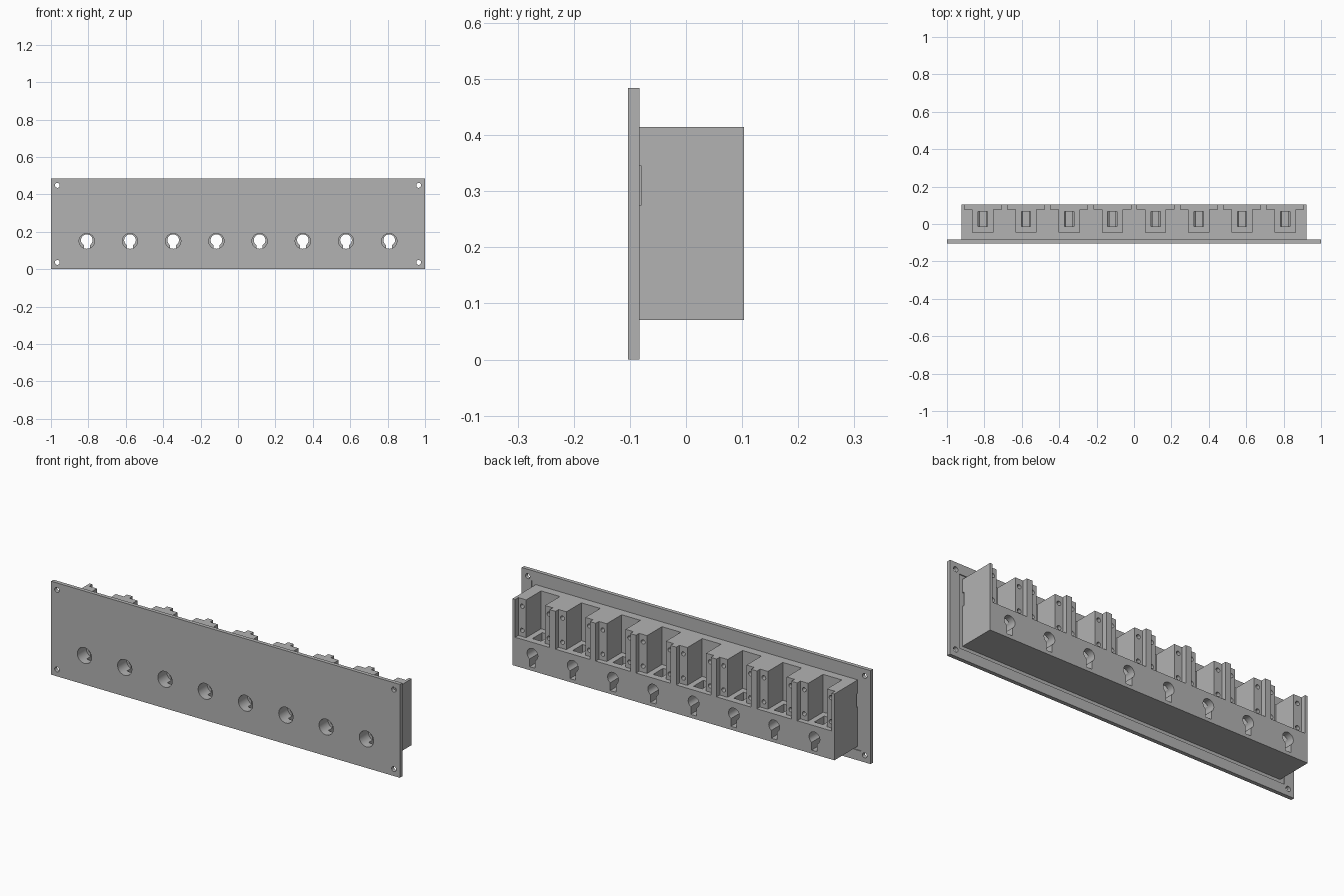
import bpy, bmesh, math
from mathutils import Vector

cube = bpy.data.objects.get("Cube")
if cube:
    bpy.data.objects.remove(cube, do_unlink=True)

grey = bpy.data.materials.new("Plain grey")
grey.use_nodes = True
colour = (0.45, 0.45, 0.45, 1)
grey.diffuse_color = colour
grey.node_tree.nodes["Principled BSDF"].inputs["Base Color"].default_value = colour

PITCH = 0.231
CENTRES = [(i - 3.5) * PITCH for i in range(8)]
BORE_Z = 0.15
FLOOR_Z = 0.218
BACK = 0.103


def prism(name, points, sweep):
    """Closed solid: a flat outline swept along a vector."""
    bm = bmesh.new()
    face = bm.faces.new([bm.verts.new(p) for p in points])
    out = bmesh.ops.extrude_face_region(bm, geom=[face])
    moved = [v for v in out["geom"] if isinstance(v, bmesh.types.BMVert)]
    bmesh.ops.translate(bm, verts=moved, vec=Vector(sweep))
    bmesh.ops.recalc_face_normals(bm, faces=bm.faces)
    mesh = bpy.data.meshes.new(name)
    bm.to_mesh(mesh)
    bm.free()
    mesh.materials.append(grey)
    obj = bpy.data.objects.new(name, mesh)
    bpy.context.scene.collection.objects.link(obj)
    return obj


def box(name, x0, x1, y0, y1, z0, z1):
    outline = [(x0, y0, z0), (x1, y0, z0), (x1, y0, z1), (x0, y0, z1)]
    return prism(name, outline, (0, y1 - y0, 0))


def bore(name, x, z, radius, y0, y1, sides=32):
    turn = 2 * math.pi / sides
    outline = [(x + radius * math.cos(i * turn), y0, z + radius * math.sin(i * turn))
               for i in range(sides)]
    return prism(name, outline, (0, y1 - y0, 0))


def keyhole(x):
    """Round head with a straight tail, open at the back."""
    radius, half, z = 0.031, 0.016, BORE_Z + 0.005
    start = -math.pi / 2 + math.asin(half / radius)
    span = 2 * math.pi - 2 * math.asin(half / radius)
    outline = [(x + radius * math.cos(start + span * i / 24), -0.06,
                z + radius * math.sin(start + span * i / 24)) for i in range(25)]
    outline += [(x - half, -0.06, 0.088), (x + half, -0.06, 0.088)]
    return prism("keyhole_cutter", outline, (0, 0.2, 0))


def bay(x):
    """T-shaped pocket, open at the top and back."""
    half = [(0.054, -0.045), (0.054, 0.077), (0.099, 0.077), (0.099, 0.14)]
    plan = half + [(-px, py) for px, py in reversed(half)]
    return prism("bay_cutter", [(x + px, py, FLOOR_Z) for px, py in plan], (0, 0, 0.3))


def carve(target, cutters):
    group = bpy.data.collections.new("cutters")
    bpy.context.scene.collection.children.link(group)
    for c in cutters:
        c.hide_render = True
        group.objects.link(c)
    mod = target.modifiers.new("Carve", "BOOLEAN")
    mod.operation = "DIFFERENCE"
    mod.operand_type = "COLLECTION"
    mod.collection = group
    mod.solver = "EXACT"
    bpy.ops.object.select_all(action="DESELECT")
    bpy.context.view_layer.objects.active = target
    target.select_set(True)
    bpy.ops.object.modifier_apply(modifier=mod.name)
    bpy.ops.object.shade_smooth_by_angle(angle=math.radians(30))
    for c in cutters:
        bpy.data.objects.remove(c, do_unlink=True)
    bpy.data.collections.remove(group)


# Front plate: corner screw holes, bores and a shallow seat for the block
plate = box("front_plate", -1, 1, -0.103, -0.083, 0, 0.484)
cuts = [box("seat_cutter", -0.945, 0.945, -0.088, 0, 0.052, 0.432)]
cuts += [bore("screw_cutter", sx * 0.966, z, 0.013, -0.2, 0.1, 24)
         for sx in (-1, 1) for z in (0.036, 0.448)]
cuts += [bore("bore_cutter", x, BORE_Z, 0.041, -0.2, 0.1) for x in CENTRES]
carve(plate, cuts)

# Rear housing: eight bays with floor slots, keyholes and screw holes
housing = box("rear_housing", -0.923, 0.923, -0.088, BACK, 0.07, 0.414)
cuts = []
for x in CENTRES:
    cuts += [bay(x), keyhole(x),
             bore("bore_cutter", x, BORE_Z, 0.041, -0.2, -0.03),
             box("slot_cutter", x - 0.025, x + 0.025, -0.013, 0.068, 0.14, 0.25)]
    cuts += [bore("screw_cutter", x + side * 0.077, z, 0.011, 0.03, 0.09, 16)
             for side in (-1, 1) for z in (0.25, 0.375)]
# Small latch notches at the ends, against the plate
cuts += [box("notch_cutter", sx * 0.923 - 0.012, sx * 0.923 + 0.012, -0.12, -0.079, 0.275, 0.345)
         for sx in (-1, 1)]
carve(housing, cuts)
